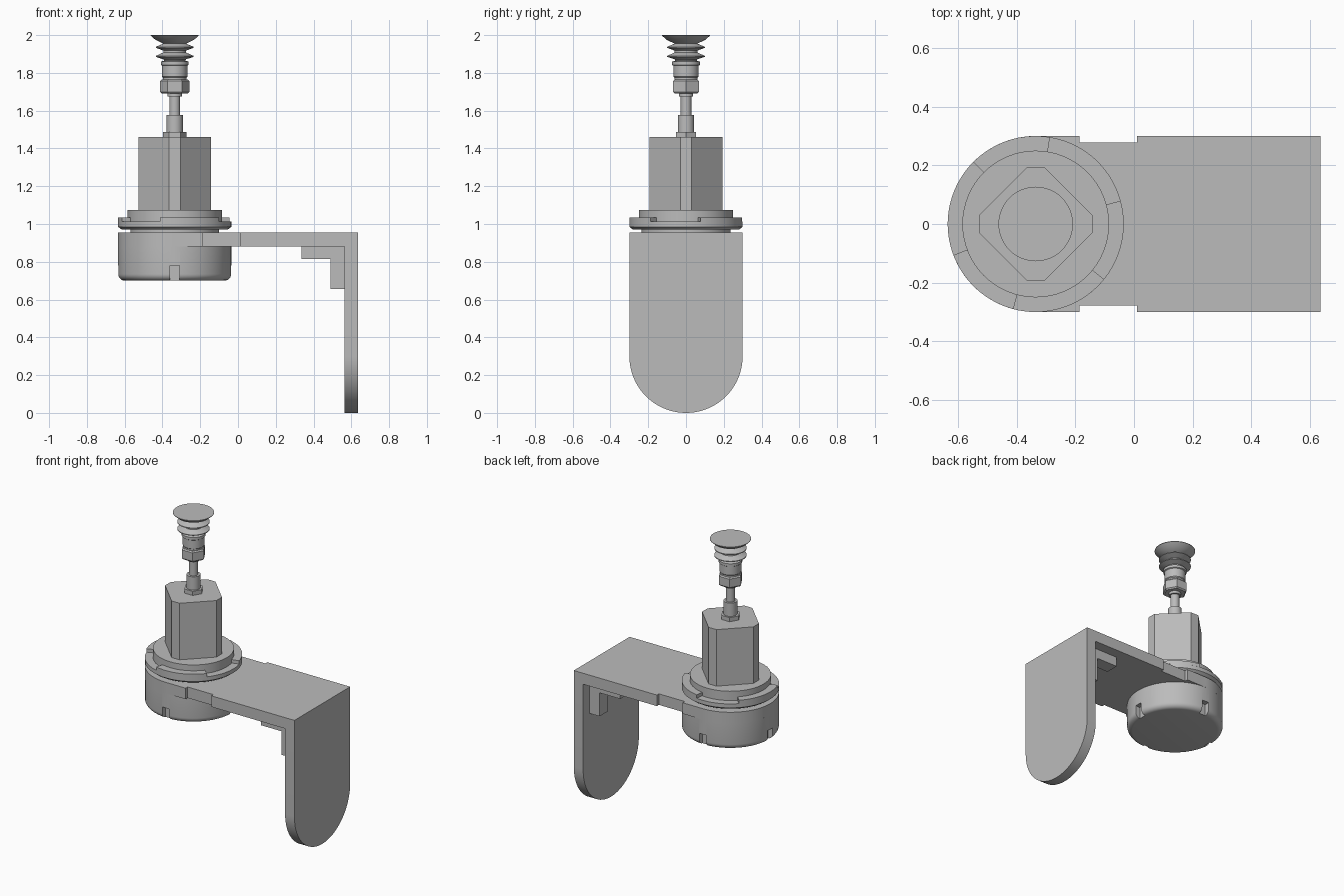
import bpy, bmesh, math
from mathutils import Matrix

if "Cube" in bpy.data.objects:
    bpy.data.objects.remove(bpy.data.objects["Cube"])

CX = -0.335   # axis of the round head
R = 0.30      # half width of the bracket

grey = bpy.data.materials.new("plain grey")
grey.use_nodes = True
grey.diffuse_color = (0.5, 0.5, 0.5, 1)
grey.node_tree.nodes["Principled BSDF"].inputs["Base Color"].default_value = (0.5, 0.5, 0.5, 1)


def finish(name, bm, smooth=False):
    bmesh.ops.recalc_face_normals(bm, faces=bm.faces)
    mesh = bpy.data.meshes.new(name)
    bm.to_mesh(mesh)
    bm.free()
    ob = bpy.data.objects.new(name, mesh)
    bpy.context.collection.objects.link(ob)
    mesh.materials.append(grey)
    if smooth:
        bpy.ops.object.select_all(action='DESELECT')
        ob.select_set(True)
        bpy.context.view_layer.objects.active = ob
        bpy.ops.object.shade_smooth_by_angle(angle=math.radians(35))
    return ob


def prism(name, outline, height, matrix, smooth=False):
    """Extrude a flat outline along its local z, then place it."""
    bm = bmesh.new()
    face = bm.faces.new([bm.verts.new((a, b, 0)) for a, b in outline])
    top = bmesh.ops.extrude_face_region(bm, geom=[face])["geom"]
    bmesh.ops.translate(bm, vec=(0, 0, height),
                        verts=[v for v in top if isinstance(v, bmesh.types.BMVert)])
    bmesh.ops.transform(bm, matrix=matrix, verts=bm.verts)
    return finish(name, bm, smooth)


def lathe(name, profile, sides=64, smooth=True, turn=0):
    """Closed solid of revolution about the head axis; profile is (radius, z)."""
    bm = bmesh.new()
    rings = []
    for r, z in profile:
        rings.append([bm.verts.new((CX + r * math.cos(t), r * math.sin(t), z))
                      for t in (turn + 2 * math.pi * i / sides for i in range(sides))])
    for low, high in zip(rings, rings[1:]):
        for i in range(sides):
            j = (i + 1) % sides
            bm.faces.new((low[i], low[j], high[j], high[i]))
    bm.faces.new(rings[0])
    bm.faces.new(rings[-1])
    return finish(name, bm, smooth)


def box(name, x0, x1, y0, y1, z0, z1):
    return prism(name, [(x0, y0), (x1, y0), (x1, y1), (x0, y1)], z1 - z0,
                 Matrix.Translation((0, 0, z0)))


def arc(cx, r, start, end, steps):
    return [(cx + r * math.cos(math.radians(start + (end - start) * i / steps)),
             r * math.sin(math.radians(start + (end - start) * i / steps)))
            for i in range(steps + 1)]


def cut(target, cutter):
    mod = target.modifiers.new("cut", 'BOOLEAN')
    mod.operation = 'DIFFERENCE'
    mod.solver = 'EXACT'
    mod.object = cutter
    bpy.context.view_layer.objects.active = target
    bpy.ops.object.modifier_apply(modifier=mod.name)
    bpy.data.objects.remove(cutter)


# Horizontal bracket arm: rounded end and a shallow notch in each long edge
notch = [(0.635, -R), (0.635, R), (0.01, R), (0.01, 0.278), (-0.185, 0.278), (-0.185, R)]
prism("bracket_arm", notch + arc(CX, R, 90, 270, 40)
      + [(x, -y) for x, y in reversed(notch[2:])], 0.075,
      Matrix.Translation((0, 0, 0.88)), True)

# Vertical bracket plate with a half-round foot, drawn in the (z, y) plane
stand_up = Matrix(((0, 0, 1, 0.565), (0, 1, 0, 0), (1, 0, 0, 0), (0, 0, 0, 1)))
prism("bracket_plate", arc(R, R, 90, 270, 40) + [(0.88, -R), (0.88, R)], 0.07, stand_up, True)

# Stepped gussets in the inner corner
for side, y in (("right", -0.23), ("left", 0.14)):
    box(f"gusset_arm_{side}", 0.335, 0.565, y, y + 0.09, 0.815, 0.88)
    box(f"gusset_leg_{side}", 0.49, 0.565, y, y + 0.09, 0.655, 0.815)

# Lower cup with a rounded bottom edge and four slots
rounded = [(0.265 + 0.035 * math.sin(t), 0.735 - 0.035 * math.cos(t))
           for t in (math.pi / 2 * i / 6 for i in range(7))]
cup = lathe("lower_cup", rounded + [(R, 0.88)])
for k in range(4):
    cutter = box("slot_cutter", 0.265, 0.4, -0.026, 0.026, 0.6, 0.78)
    cutter.data.transform(Matrix.Translation((CX, 0, 0)) @ Matrix.Rotation(k * math.pi / 2, 4, 'Z'))
    cut(cup, cutter)

# Coupling: neck, locking ring with three recesses, and cover disc
lathe("coupling_neck", [(0.235, 0.955), (0.235, 0.975)])
lathe("locking_ring", [(0.28, 0.97), (R, 0.985), (R, 1.012), (0.28, 1.012)])
for k in range(3):
    start = 15 + 120 * k
    prism(f"ring_segment_{k + 1}", arc(0, R, start, start + 66, 20)
          + arc(0, 0.24, start + 66, start, 20), 0.023,
          Matrix.Translation((CX, 0, 1.012)), True)
lathe("cover_disc", [(0.25, 1.012), (0.25, 1.075)])

# Square body turned on its corner, corners cut flat
a, b = 0.193, 0.03
prism("body_block", [(a, -b), (a, b), (b, a), (-b, a), (-a, b), (-a, -b), (-b, -a), (b, -a)],
      0.385, Matrix.Translation((CX, 0, 1.075)))

# Stem and hex fittings
lathe("base_nut", [(0.062, 1.46), (0.062, 1.488)], 6, False)
lathe("stem_sleeve", [(0.043, 1.488), (0.043, 1.578)], 32)
lathe("stem_rod", [(0.028, 1.578), (0.028, 1.695)], 32)
lathe("stem_collar", [(0.038, 1.675), (0.038, 1.695)], 32)
lathe("fitting_nut", [(0.07, 1.692), (0.078, 1.7), (0.078, 1.757), (0.07, 1.765)], 6, False)
lathe("fitting_sleeve", [(0.062, 1.765), (0.062, 1.775), (0.067, 1.78), (0.067, 1.838),
                         (0.073, 1.842), (0.073, 1.86), (0.055, 1.865)], 40)

# Bellows suction cup
lathe("suction_cup", [(0.055, 1.86), (0.06, 1.872), (0.1, 1.885), (0.1, 1.89), (0.06, 1.908),
                      (0.06, 1.918), (0.1, 1.933), (0.1, 1.938), (0.06, 1.955), (0.075, 1.962),
                      (0.102, 1.975), (0.127, 1.997), (0.127, 2.0)], 48)
